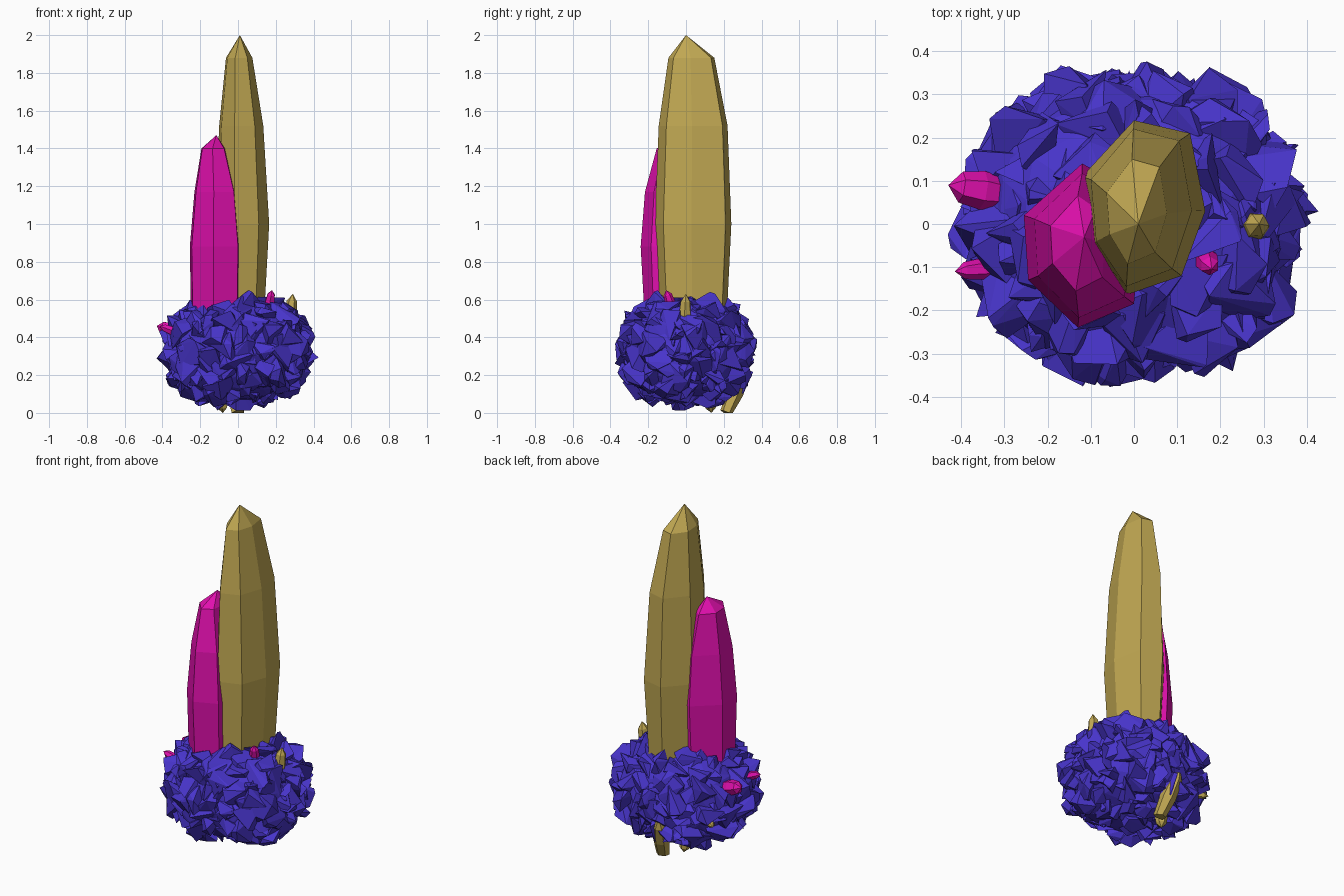
import bpy, bmesh, math, random
from mathutils import Vector, Matrix

if "Cube" in bpy.data.objects:
    bpy.data.objects.remove(bpy.data.objects["Cube"])

random.seed(11)


def material(name, rgb):
    m = bpy.data.materials.new(name)
    m.diffuse_color = (*rgb, 1)
    m.use_nodes = True
    m.node_tree.nodes["Principled BSDF"].inputs["Base Color"].default_value = m.diffuse_color
    return m


BLUE = material("blue", (0.065, 0.035, 0.60))
GOLD = material("gold", (0.53, 0.39, 0.085))
PINK = material("magenta", (0.75, 0.005, 0.42))


def finish(name, bm, mat):
    bmesh.ops.recalc_face_normals(bm, faces=bm.faces)
    me = bpy.data.meshes.new(name)
    bm.to_mesh(me)
    bm.free()
    me.materials.append(mat)
    ob = bpy.data.objects.new(name, me)
    bpy.context.collection.objects.link(ob)
    return ob


def loft(name, rings, apex, mat):
    """Faceted crystal: stacked rings of points closed by a pointed tip."""
    bm = bmesh.new()
    rows = [[bm.verts.new(p) for p in ring] for ring in rings]
    tip = bm.verts.new(apex)
    n = len(rows[0])
    bm.faces.new(rows[0])
    for i in range(n):
        j = (i + 1) % n
        for a, b in zip(rows, rows[1:]):
            bm.faces.new((a[i], a[j], b[j], b[i]))
        bm.faces.new((rows[-1][i], rows[-1][j], tip))
    return finish(name, bm, mat)


def tall_crystal(name, outline, centre, levels, apex, mat):
    cx, cy = centre
    rings = [[(cx + dx + (x - cx) * sx, cy + dy + (y - cy) * sy, z) for x, y in outline]
             for z, sx, sy, dx, dy in levels]
    return loft(name, rings, apex, mat)


def shard(name, base, tip, radius, mat, sides=6):
    base, tip = Vector(base), Vector(tip)
    q = (tip - base).to_track_quat('Z', 'Y')
    rings = []
    for t, s in ((0, 0.8), (0.4, 1.0), (0.78, 0.8)):
        c = base.lerp(tip, t)
        rings.append([c + q @ Vector((math.cos(k * math.tau / sides) * radius * s,
                                      math.sin(k * math.tau / sides) * radius * s, 0))
                      for k in range(sides)])
    return loft(name, rings, tip, mat)


# rock base: solid core covered in overlapping angular chunks
def rock_point(d, rx, ry, rz, p=2.5):
    s = sum(abs(c) ** p for c in d) ** (-1 / p)
    return Vector((d.x * rx * s, d.y * ry * s, 0.33 + d.z * rz * s))


bm = bmesh.new()
bmesh.ops.create_icosphere(bm, subdivisions=3, radius=1)
for v in bm.verts:
    v.co = rock_point(v.co.normalized(), 0.345, 0.315, 0.26)
CHUNKS = 210
for i in range(CHUNKS):
    z = 1 - 2 * (i + 0.5) / CHUNKS
    a = i * math.pi * (3 - math.sqrt(5))
    r = math.sqrt(1 - z * z)
    c = rock_point(Vector((r * math.cos(a), r * math.sin(a), z)), 0.32, 0.285, 0.225)
    size = random.uniform(0.075, 0.115)
    pts = []
    for k in range(9):
        p = c + Vector([random.gauss(0, 1) for _ in range(3)]).normalized() * size
        p.z = min(max(p.z, 0.012), 0.65)
        pts.append(bm.verts.new(p))
    bmesh.ops.convex_hull(bm, input=pts)
bmesh.ops.delete(bm, geom=[v for v in bm.verts if not v.link_faces], context='VERTS')
finish("rock_base", bm, BLUE)

# tall gold crystal
tall_crystal("tall_gold_crystal",
             [(0.0, 0.24), (-0.12, 0.11), (-0.105, -0.05), (-0.02, -0.165),
              (0.11, -0.12), (0.165, 0.03), (0.13, 0.21)],
             (0.02, 0.04),
             [(0.47, 0.80, 0.87, 0, 0), (1.0, 1, 1, 0, 0),
              (1.52, 0.82, 0.90, -0.005, 0), (1.88, 0.49, 0.60, -0.015, -0.01)],
             (0.01, 0.0, 2.0), GOLD)

# shorter magenta crystal
tall_crystal("short_magenta_crystal",
             [(-0.12, 0.14), (-0.255, 0.02), (-0.245, -0.13), (-0.13, -0.24),
              (0.0, -0.185), (0.012, -0.05), (-0.03, 0.09)],
             (-0.12, -0.05),
             [(0.47, 0.95, 0.88, 0, 0), (0.88, 1, 1, 0, 0),
              (1.17, 0.82, 0.88, 0, 0), (1.40, 0.47, 0.58, -0.01, 0.005)],
             (-0.115, -0.03, 1.47), PINK)

# small shards poking out of the rock
shard("gold_shard_right", (0.27, -0.01, 0.45), (0.29, 0.0, 0.63), 0.035, GOLD)
shard("gold_shard_back", (0.0, 0.215, 0.0), (-0.05, 0.33, 0.27), 0.045, GOLD)
shard("gold_shard_bottom", (-0.09, 0.12, 0.12), (-0.08, 0.135, 0.0), 0.035, GOLD)
shard("gold_shard_left", (-0.25, 0.17, 0.27), (-0.335, 0.225, 0.25), 0.025, GOLD)
shard("magenta_shard_left", (-0.30, 0.07, 0.42), (-0.43, 0.09, 0.46), 0.045, PINK)
shard("magenta_shard_front_left", (-0.31, -0.10, 0.42), (-0.415, -0.11, 0.46), 0.025, PINK)
shard("magenta_shard_front", (0.16, -0.07, 0.54), (0.18, -0.105, 0.65), 0.028, PINK)

# seat the lowest point on the ground
bpy.context.view_layer.update()
low = min(v.co.z for o in bpy.data.objects for v in o.data.vertices)
for v in (v for o in bpy.data.objects for v in o.data.vertices):
    if v.co.z < 0:
        v.co.z = 0.0
